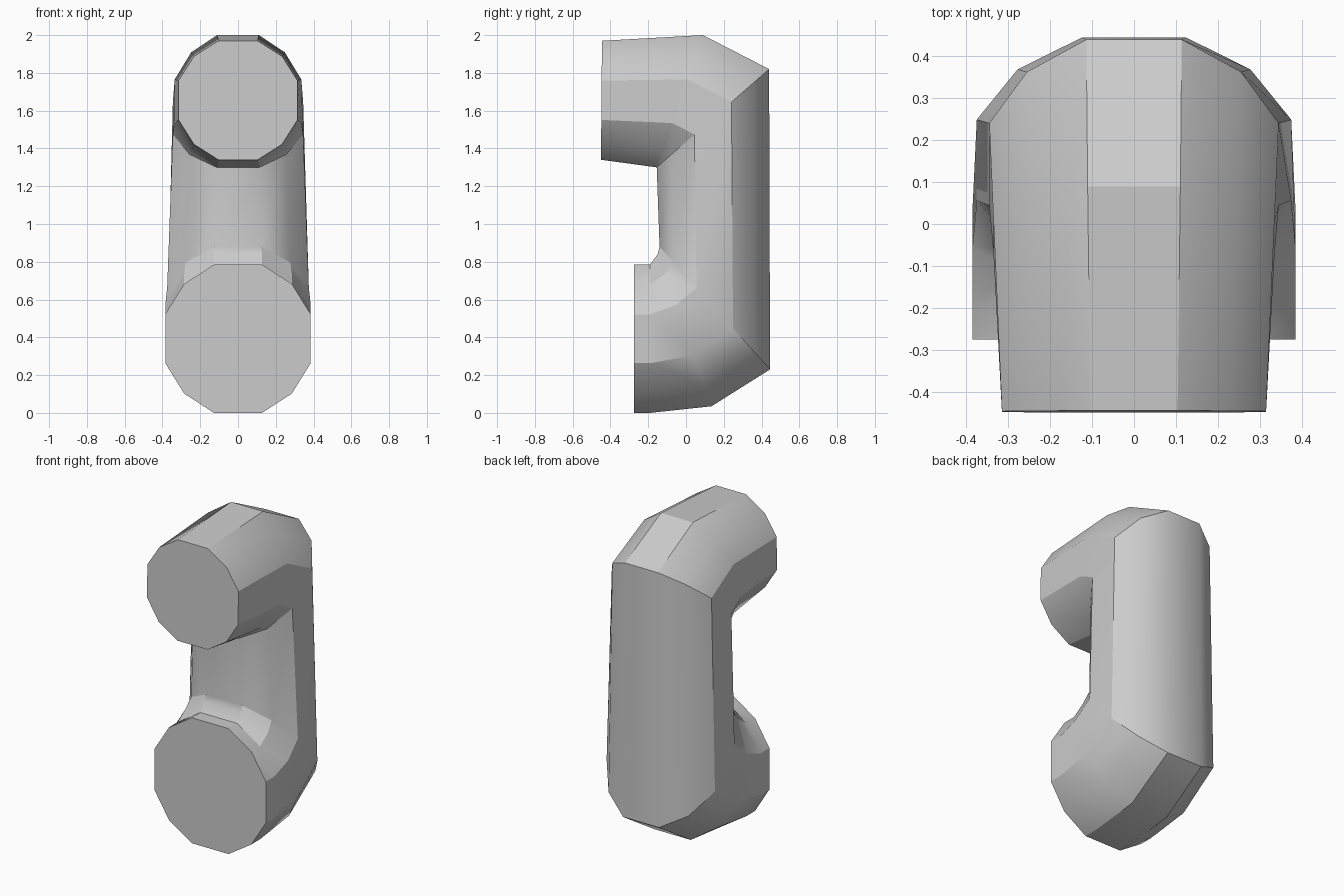
import bpy, bmesh, math
from mathutils import Vector

cube = bpy.data.objects.get("Cube")
if cube:
    bpy.data.objects.remove(cube, do_unlink=True)

# Plain grey material
grey = bpy.data.materials.new("plain grey")
grey.use_nodes = True
colour = (0.6, 0.6, 0.6, 1)
grey.diffuse_color = colour
grey.node_tree.nodes["Principled BSDF"].inputs["Base Color"].default_value = colour

# Twelve-sided cross-section, from one quarter mirrored both ways
quarter = [(0.33, 1), (0.74, 0.74), (1, 0.33)]
right_half = quarter + [(x, -h) for x, h in reversed(quarter)]
section = right_half + [(-x, h) for x, h in reversed(right_half)]

# Rings along the handle: outer (y, z), inner (y, z), half width
rings = [
    ((-0.445, 1.97), (-0.45, 1.34), 0.315),   # upper end
    ((0.09, 2.0), (-0.155, 1.30), 0.335),     # upper elbow
    ((0.44, 1.82), (-0.155, 1.30), 0.345),
    ((0.445, 0.23), (-0.14, 0.88), 0.375),    # lower elbow
    ((0.135, 0.035), (-0.15, 0.84), 0.385),
    ((-0.19, 0.0), (-0.19, 0.785), 0.385),
    ((-0.275, 0.0), (-0.275, 0.785), 0.385),  # lower end
]

bm = bmesh.new()


def add_ring(outer, inner, half_width):
    outer, inner = Vector((0, *outer)), Vector((0, *inner))
    middle, arm = (outer + inner) / 2, (outer - inner) / 2
    return [bm.verts.new(middle + arm * h + Vector((x * half_width, 0, 0)))
            for x, h in section]


loops = [add_ring(*ring) for ring in rings]
for a, b in zip(loops, loops[1:]):
    for i in range(len(section)):
        j = (i + 1) % len(section)
        bm.faces.new((a[i], a[j], b[j], b[i]))
bm.faces.new(loops[0])
bm.faces.new(loops[-1])
bmesh.ops.remove_doubles(bm, verts=bm.verts, dist=0.0001)
bmesh.ops.recalc_face_normals(bm, faces=bm.faces)

# Bent pipe handle
mesh = bpy.data.meshes.new("bent_handle")
bm.to_mesh(mesh)
bm.free()
mesh.materials.append(grey)
handle = bpy.data.objects.new("bent_handle", mesh)
bpy.context.collection.objects.link(handle)
bpy.ops.object.select_all(action="DESELECT")
handle.select_set(True)
bpy.context.view_layer.objects.active = handle
bpy.ops.object.shade_smooth_by_angle(angle=math.radians(30))
